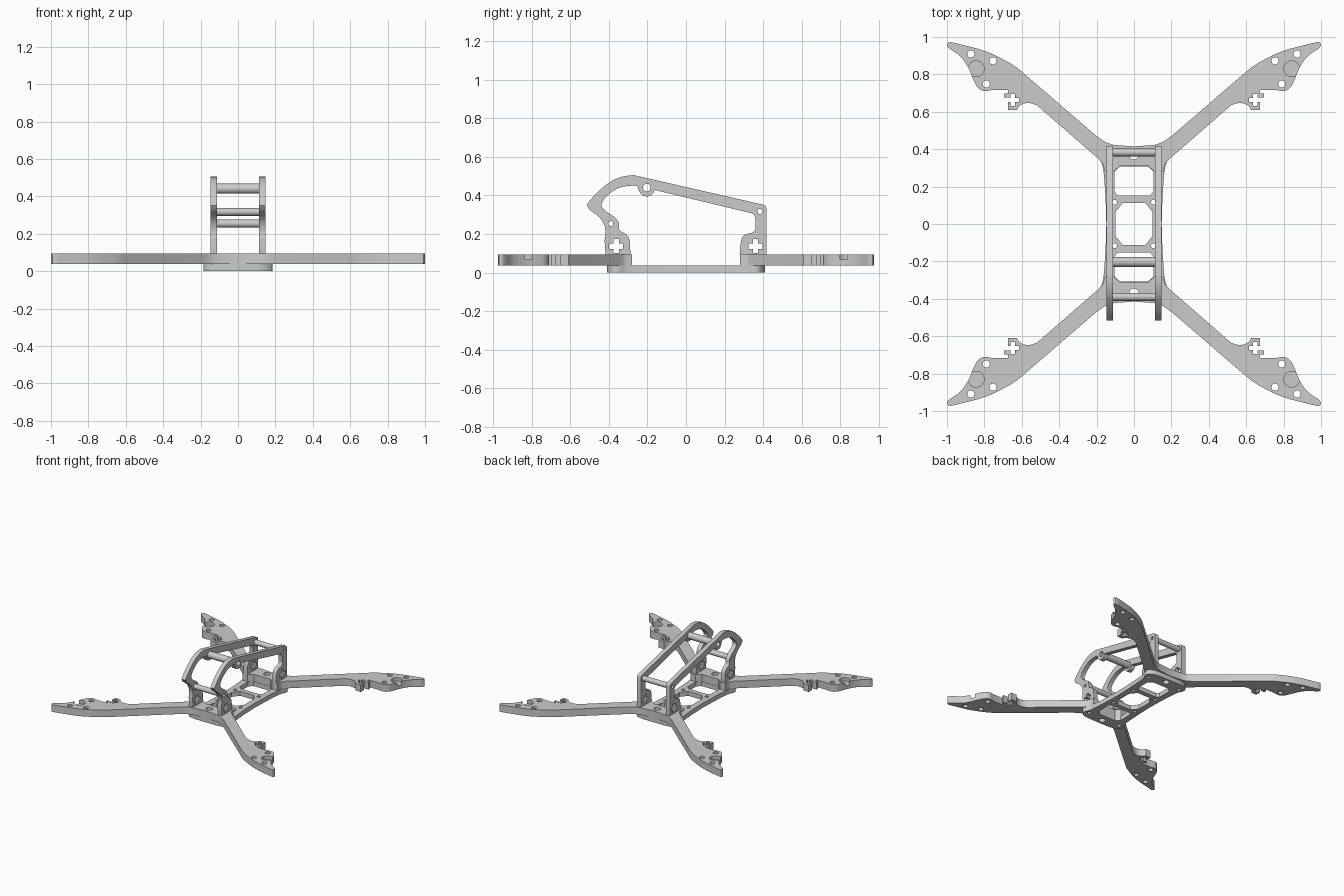
import bpy, bmesh
from math import sin, cos, pi, radians
from mathutils import Matrix, Vector

if "Cube" in bpy.data.objects:
    bpy.data.objects.remove(bpy.data.objects["Cube"])

SIDE = Matrix(((0, 0, 1, 0), (1, 0, 0, 0), (0, 1, 0, 0), (0, 0, 0, 1)))  # profile (y, z), thickness along x


def circle(x, y, r, n=24):
    return [(x + r * cos(2 * pi * i / n), y + r * sin(2 * pi * i / n)) for i in range(n)]


def cross(x, y, a=0.036, b=0.014):
    return [(x + u, y + v) for u, v in ((b, a), (-b, a), (-b, b), (-a, b), (-a, -b), (-b, -b),
                                        (-b, -a), (b, -a), (b, -b), (a, -b), (a, b), (b, b))]


def curve(pts, steps=5):
    """Smooth run through the points (Catmull-Rom)."""
    p = [Vector(q) for q in [pts[0]] + list(pts) + [pts[-1]]]
    out = []
    for i in range(1, len(p) - 2):
        a, b, c, d = p[i - 1:i + 3]
        for k in range(steps):
            t = k / steps
            out.append(tuple(0.5 * (2 * b + (c - a) * t + (2 * a - 5 * b + 4 * c - d) * t * t
                                    + (3 * b - a - 3 * c + d) * t ** 3)))
    return out + [tuple(pts[-1])]


def mirror_half(half):
    """Close a right-hand half outline with its mirror in x."""
    return half + [(-x, y) for x, y in reversed(half) if abs(x) > 1e-6]


def plate(name, outline, holes, lo, hi, matrix=Matrix(), cutters=()):
    """Flat plate with holes, extruded from lo to hi."""
    cu = bpy.data.curves.new(name, 'CURVE')
    cu.dimensions, cu.fill_mode, cu.extrude = '2D', 'BOTH', (hi - lo) / 2
    for loop in [outline] + holes:
        s = cu.splines.new('POLY')
        s.points.add(len(loop) - 1)
        for pt, (x, y) in zip(s.points, loop):
            pt.co = (x, y, 0, 1)
        s.use_cyclic_u = True
    tmp = bpy.data.objects.new(name + "_curve", cu)
    bpy.context.collection.objects.link(tmp)
    dg = bpy.context.evaluated_depsgraph_get()
    me = bpy.data.meshes.new_from_object(tmp.evaluated_get(dg))
    bpy.data.objects.remove(tmp)
    me.transform(matrix @ Matrix.Translation((0, 0, (lo + hi) / 2)))
    bm = bmesh.new()
    bm.from_mesh(me)
    bmesh.ops.remove_doubles(bm, verts=bm.verts, dist=1e-5)
    bmesh.ops.recalc_face_normals(bm, faces=bm.faces)
    bm.to_mesh(me)
    bm.free()
    me.name = name
    ob = bpy.data.objects.new(name, me)
    bpy.context.collection.objects.link(ob)
    for c in cutters:
        m = ob.modifiers.new("pocket", 'BOOLEAN')
        m.operation, m.solver, m.object = 'DIFFERENCE', 'EXACT', c
        c.hide_render = True
    if cutters:
        dg = bpy.context.evaluated_depsgraph_get()
        ob.data = bpy.data.meshes.new_from_object(ob.evaluated_get(dg))
        ob.modifiers.clear()
        for c in cutters:
            bpy.data.objects.remove(c)
    ob.data.shade_smooth()
    ob.data.set_sharp_from_angle(angle=radians(30))
    return ob


# Arm pairs: one plate joins the left and right arm at each end
half = [(0, 0.415), (0.10, 0.422)]
half += curve([(0.11, 0.424), (0.15, 0.437), (0.20, 0.47)])
half += curve([(0.604, 0.818), (0.663, 0.86), (0.797, 0.925), (0.98, 0.973)])
half += curve([(0.993, 0.970), (1.0, 0.957), (0.984, 0.936), (0.93, 0.898), (0.888, 0.84),
               (0.856, 0.765), (0.834, 0.728), (0.802, 0.711), (0.76, 0.716)])
half += [(0.674, 0.716), (0.674, 0.697), (0.695, 0.697), (0.695, 0.677), (0.659, 0.677),
         (0.659, 0.694), (0.635, 0.694), (0.635, 0.675), (0.616, 0.675), (0.616, 0.651),
         (0.635, 0.651), (0.635, 0.632), (0.659, 0.632), (0.659, 0.651), (0.674, 0.651),
         (0.674, 0.61)]
half += curve([(0.626, 0.61), (0.608, 0.635), (0.567, 0.647), (0.524, 0.636), (0.50, 0.618)])
half += curve([(0.19, 0.348), (0.166, 0.318), (0.157, 0.28)])
half += [(0.11, 0.28), (0.075, 0.31)]
for name, s in (("rear_arms", 1), ("front_arms", -1)):
    holes = [circle(0, 0.37, 0.025)]
    pockets = []
    for m in (1, -1):
        holes += [circle(m * x, y, 0.019) for x, y in ((0.872, 0.909), (0.754, 0.872), (0.79, 0.749))]
        pockets.append(plate("shaft_pocket", circle(m * 0.843, 0.83, 0.042), [],
                             0.067, 0.12, Matrix.Diagonal((1, s, 1, 1))))
    plate(name, mirror_half(half), holes, 0.037, 0.095, Matrix.Diagonal((1, s, 1, 1)), pockets)

# Base plate with three openings
quarter = [(0.10, 0.41)] + curve([(0.15, 0.402), (0.178, 0.38), (0.185, 0.352), (0.168, 0.31),
                                  (0.16, 0.25), (0.152, 0.13), (0.148, 0)])
right = quarter + [(x, -y) for x, y in reversed(quarter[:-1])]
holes = [mirror_half([(0.06, 0.113), (0.10, 0.062), (0.10, -0.062), (0.06, -0.113)])]
for s in (1, -1):
    holes.append(mirror_half([(0.085, s * 0.152), (0.105, s * 0.172),
                              (0.105, s * 0.28), (0.075, s * 0.308)]))
    holes.append(circle(0, s * 0.37, 0.025))
    for m in (1, -1):
        holes += [circle(m * 0.104, s * 0.116, 0.013), circle(m * 0.145, s * 0.345, 0.014)]
plate("base_plate", mirror_half(right), holes, 0.0, 0.037)

# Side plates of the cage
outer = [(0.417, 0.093)] + curve([(0.417, 0.33), (0.412, 0.345), (0.396, 0.353)])
outer += curve([(-0.27, 0.505), (-0.33, 0.497), (-0.396, 0.468), (-0.47, 0.405), (-0.515, 0.352)])
outer += curve([(-0.5, 0.326), (-0.45, 0.288), (-0.425, 0.25), (-0.417, 0.21), (-0.422, 0.17)])
outer += [(-0.417, 0.093), (-0.288, 0.093)]
outer += curve([(-0.29, 0.15), (-0.298, 0.185), (-0.32, 0.205), (-0.345, 0.22), (-0.35, 0.262),
                (-0.38, 0.295), (-0.415, 0.318), (-0.438, 0.352), (-0.407, 0.40),
                (-0.345, 0.44), (-0.272, 0.451), (-0.25, 0.445)])
outer += curve([(-0.245, 0.425), (-0.228, 0.403), (-0.203, 0.395), (-0.178, 0.403), (-0.162, 0.428)])
outer += curve([(0.335, 0.309), (0.352, 0.30), (0.36, 0.28)])
outer += curve([(0.36, 0.225), (0.345, 0.208), (0.303, 0.195), (0.285, 0.165), (0.278, 0.093)])

# Spacer tubes: y, z, outer radius, bore radius
tubes = {"top_spacer": (-0.203, 0.441, 0.027, 0.020),
         "rear_spacer": (0.383, 0.317, 0.021, 0.013),
         "front_spacer": (-0.390, 0.254, 0.021, 0.013)}
bores = [circle(y, z, b) for y, z, r, b in tubes.values()]
crosses = [cross(-0.362, 0.137), cross(0.36, 0.137)]
for name, lo in (("right_side_plate", 0.112), ("left_side_plate", -0.147)):
    plate(name, outer, bores + crosses, lo, lo + 0.035, SIDE)
for name, (y, z, r, b) in tubes.items():
    plate(name, circle(y, z, r), [circle(y, z, b)], -0.112, 0.112, SIDE)
